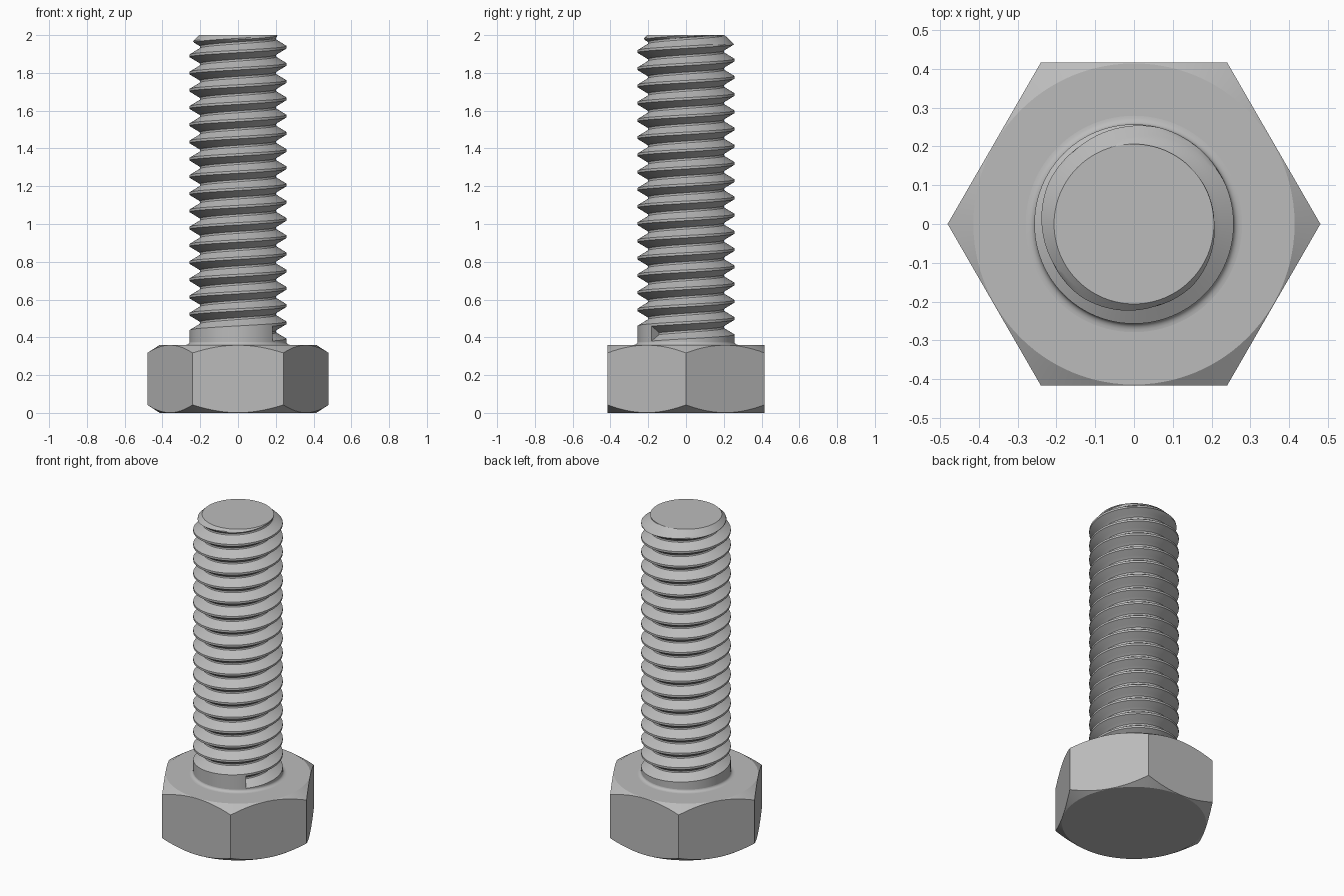
import bpy
import bmesh
from math import cos, sin, pi, radians

if "Cube" in bpy.data.objects:
    bpy.data.objects.remove(bpy.data.objects["Cube"], do_unlink=True)

steel = bpy.data.materials.new("grey steel")
steel.use_nodes = True
colour = (0.5, 0.5, 0.5, 1)
steel.diffuse_color = colour
steel.node_tree.nodes["Principled BSDF"].inputs["Base Color"].default_value = colour

HEAD_H, HEAD_FLAT, HEAD_CIRCLE = 0.36, 0.416, 0.414
TOP, CREST, ROOT, PITCH = 2.0, 0.257, 0.201, 0.0912
SHANK_Z, END_R = 0.375, 0.206
STEPS = 96


def polar(r, a, z):
    return (r * cos(a), r * sin(a), z)


def finish(bm, name):
    bmesh.ops.remove_doubles(bm, verts=bm.verts, dist=0.0001)
    bmesh.ops.recalc_face_normals(bm, faces=bm.faces)
    mesh = bpy.data.meshes.new(name)
    bm.to_mesh(mesh)
    bm.free()
    mesh.materials.append(steel)
    obj = bpy.data.objects.new(name, mesh)
    bpy.context.collection.objects.link(obj)
    bpy.ops.object.select_all(action="DESELECT")
    obj.select_set(True)
    bpy.context.view_layer.objects.active = obj
    bpy.ops.object.shade_smooth_by_angle(angle=radians(25))
    return obj


def bridge(bm, rows, closed):
    for a, b in zip(rows, rows[1:]):
        for i in range(len(a) if closed else len(a) - 1):
            j = (i + 1) % len(a)
            bm.faces.new((a[i], a[j], b[j], b[i]))


# Hexagonal head, with conical chamfers that leave arcs on every flat
bm = bmesh.new()
rows = [[], [], [], []]
for i in range(STEPS):
    a = 2 * pi * i / STEPS
    r = HEAD_FLAT / cos(a % (pi / 3) - pi / 6)
    drop = 0.64 * (r - HEAD_CIRCLE)
    section = [(HEAD_CIRCLE, 0), (r, drop), (r, HEAD_H - drop), (HEAD_CIRCLE, HEAD_H)]
    for row, (rad, z) in zip(rows, section):
        row.append(bm.verts.new(polar(rad, a, z)))
bridge(bm, rows, True)
bm.faces.new(rows[0])
bm.faces.new(rows[-1])
finish(bm, "hex_head")

# Fillet between head and shank
bm = bmesh.new()
rows = []
for k in range(6):
    t = k / 5 * pi / 2
    r = CREST + 0.022 * (1 - sin(t))
    z = HEAD_H + (SHANK_Z - HEAD_H) * (1 - cos(t))
    rows.append([bm.verts.new(polar(r, 2 * pi * i / STEPS, z)) for i in range(STEPS)])
bridge(bm, rows, True)
finish(bm, "shank_fillet")

# Groove section over one pitch: (offset along the axis, radius)
half = [(0, ROOT), (0.06, 0.2025), (0.1, 0.207)]
half += [(0.1 + 0.33 * k / 4, 0.207 + (CREST - 0.207) * k / 4) for k in range(1, 5)]
half.append((0.5, CREST))
groove = [(-t, r) for t, r in half[:0:-1]] + half

# Threaded shank: plain for the first turn, then a groove that starts abruptly
bm = bmesh.new()
start_angle, start_z = -pi / 4, 0.42
turns = int((TOP - start_z) / PITCH) + 2
rows = []
for s in range(-STEPS, turns * STEPS + 1):
    a = start_angle + 2 * pi * s / STEPS
    for cut in ([False, True] if s == 0 else [s > 0]):
        row = []
        for t, r in groove:
            z = start_z + PITCH * (s / STEPS + t)
            z = min(max(z, SHANK_Z), TOP)
            r = min(r if cut else CREST, END_R + TOP - z)
            row.append(bm.verts.new(polar(r, a, z)))
        rows.append(row)
bridge(bm, rows, False)
bmesh.ops.remove_doubles(bm, verts=bm.verts, dist=0.0001)
bmesh.ops.dissolve_degenerate(bm, dist=0.0001, edges=bm.edges)

# Flat end of the shank
flat = [f for f in bm.faces if all(v.co.z > TOP - 0.0002 for v in f.verts)]
bmesh.ops.delete(bm, geom=flat, context="FACES")
rim = [bm.verts.new(polar(END_R, 2 * pi * i / STEPS + start_angle, TOP)) for i in range(STEPS)]
bm.faces.new(rim)
finish(bm, "threaded_shank")
